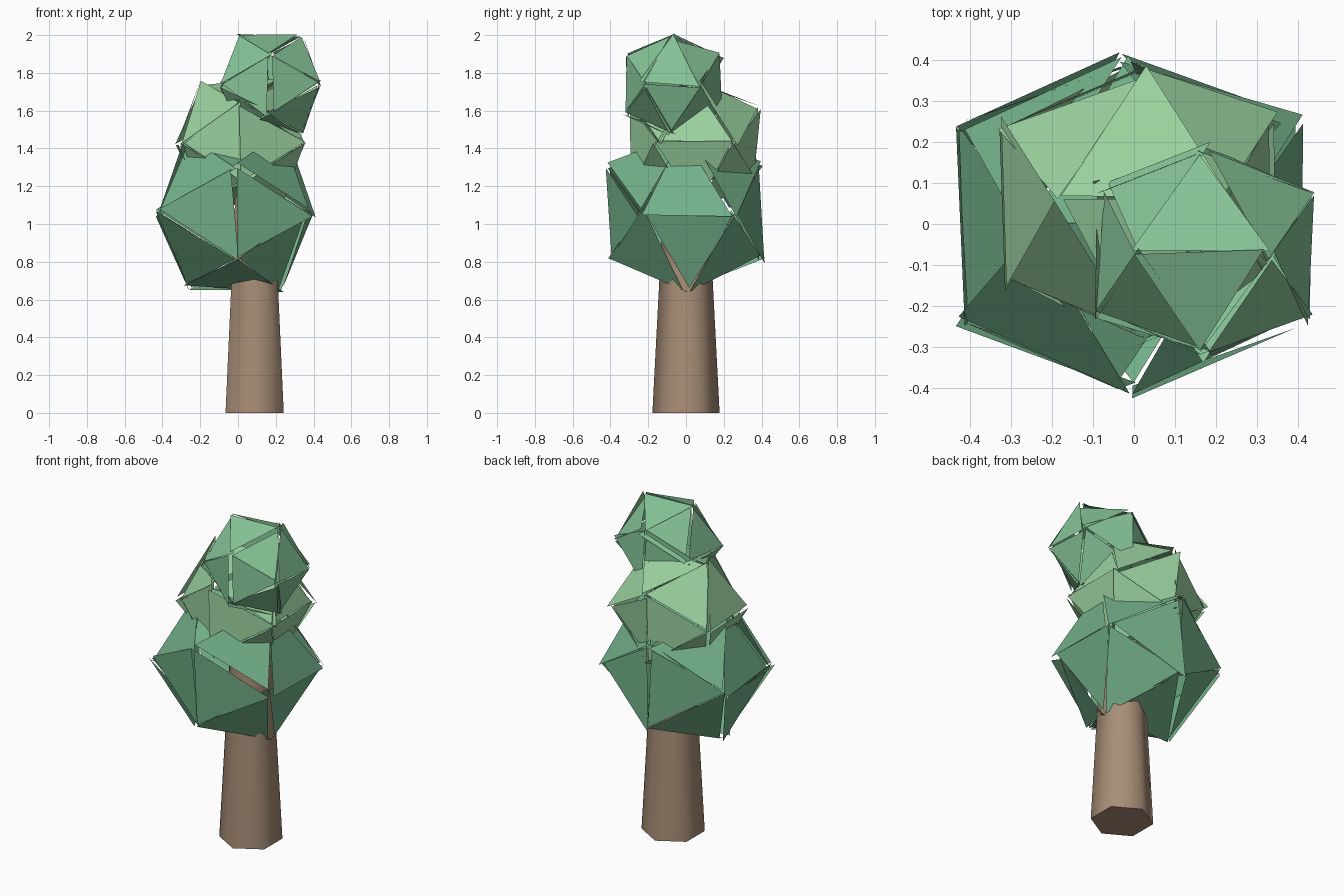
import bpy, bmesh, math, random
from mathutils import Vector

if "Cube" in bpy.data.objects:
    bpy.data.objects.remove(bpy.data.objects["Cube"])

random.seed(11)


def paint(obj, name, rgb):
    mat = bpy.data.materials.new(name)
    mat.diffuse_color = (*rgb, 1)
    mat.use_nodes = True
    mat.node_tree.nodes["Principled BSDF"].inputs["Base Color"].default_value = mat.diffuse_color
    obj.data.materials.append(mat)


def leaf_clump(name, centre, radius, jitter, rgb):
    """Icosahedron with an edge on every axis, broken into loose, jittered triangles."""
    phi = (1 + 5 ** 0.5) / 2
    k = radius / math.hypot(1, phi)
    bm = bmesh.new()
    for a in (-1, 1):
        for b in (-phi, phi):
            for co in ((a, 0, b), (0, b, a), (b, a, 0)):
                bm.verts.new(Vector(co) * k)
    bmesh.ops.convex_hull(bm, input=bm.verts[:])
    bmesh.ops.recalc_face_normals(bm, faces=bm.faces[:])
    bmesh.ops.split_edges(bm, edges=bm.edges[:])
    for v in bm.verts:
        v.co += Vector([random.uniform(-jitter, jitter) for _ in range(3)])
    mesh = bpy.data.meshes.new(name)
    bm.to_mesh(mesh)
    bm.free()
    obj = bpy.data.objects.new(name, mesh)
    obj.location = centre
    bpy.context.collection.objects.link(obj)
    paint(obj, name + "_green", rgb)


# Tapered six-sided trunk, smooth around its sides
H = 1.15
bpy.ops.mesh.primitive_cone_add(vertices=6, radius1=0.178, radius2=0.118, depth=H,
                                location=(0.088, 0, H / 2))
trunk = bpy.context.object
trunk.name = "trunk"
bpy.ops.object.shade_smooth_by_angle(angle=math.radians(65))
paint(trunk, "bark", (0.39, 0.27, 0.18))

# Three stacked clumps of leaves
leaf_clump("lower_leaves", (-0.015, 0, 1.06), 0.475, 0.024, (0.17, 0.44, 0.25))
leaf_clump("middle_leaves", (0.012, 0.05, 1.425), 0.387, 0.022, (0.33, 0.65, 0.35))
leaf_clump("top_leaves", (0.17, -0.072, 1.738), 0.298, 0.02, (0.24, 0.56, 0.31))
